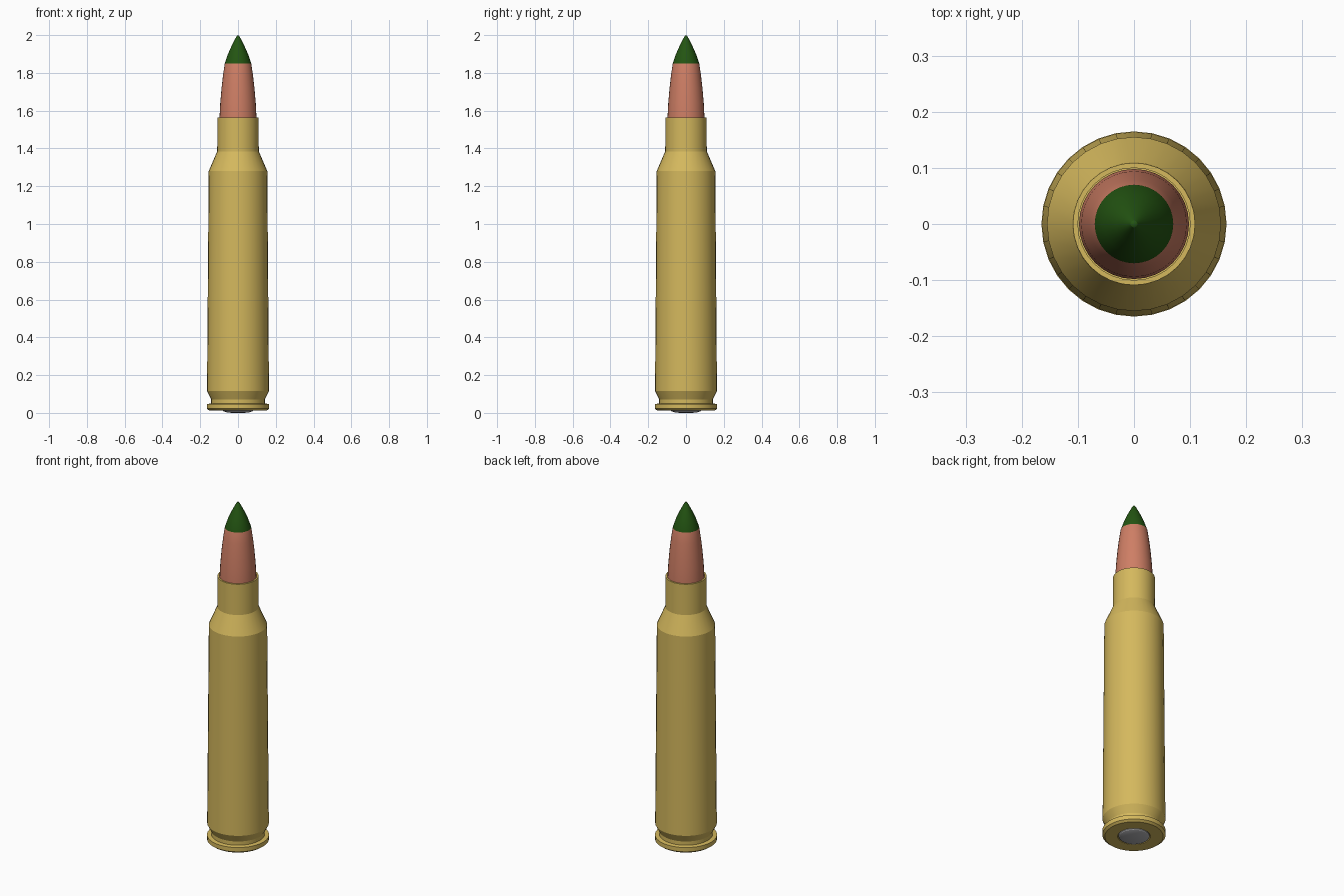
import bpy, bmesh, math

if "Cube" in bpy.data.objects:
    bpy.data.objects.remove(bpy.data.objects["Cube"])

SIDES = 32


def material(name, rgb):
    m = bpy.data.materials.new(name)
    m.diffuse_color = (*rgb, 1)
    m.use_nodes = True
    m.node_tree.nodes["Principled BSDF"].inputs["Base Color"].default_value = m.diffuse_color
    return m


brass = material("brass", (0.66, 0.48, 0.11))
copper = material("copper", (0.62, 0.21, 0.13))
green = material("green_paint", (0.017, 0.09, 0.006))
steel = material("primer_grey", (0.42, 0.42, 0.44))


def lathe(name, profile, mats, rule=None):
    """Spin a list of (radius, height) points around z."""
    bm = bmesh.new()
    rings = []
    for r, z in profile:
        if r == 0:
            rings.append([bm.verts.new((0, 0, z))] * SIDES)
        else:
            rings.append([bm.verts.new((r * math.cos(2 * math.pi * i / SIDES),
                                        r * math.sin(2 * math.pi * i / SIDES), z))
                          for i in range(SIDES)])
    for a, b in zip(rings, rings[1:]):
        for i in range(SIDES):
            j = (i + 1) % SIDES
            corners = list(dict.fromkeys((a[i], a[j], b[j], b[i])))
            f = bm.faces.new(corners)
            if rule:
                f.material_index = rule(f.calc_center_median().z)
    bmesh.ops.recalc_face_normals(bm, faces=bm.faces)
    me = bpy.data.meshes.new(name)
    bm.to_mesh(me)
    bm.free()
    for m in mats:
        me.materials.append(m)
    ob = bpy.data.objects.new(name, me)
    bpy.context.collection.objects.link(ob)
    bpy.context.view_layer.objects.active = ob
    ob.select_set(True)
    bpy.ops.object.shade_smooth_by_angle(angle=math.radians(20))
    ob.select_set(False)
    return ob


# Case: primer pocket, rim, extractor groove, body, shoulder, neck, mouth
lathe("case", [(0, 0.03), (0.085, 0.03), (0.085, 0.012), (0.152, 0.012),
               (0.165, 0.022), (0.165, 0.047), (0.142, 0.05), (0.142, 0.072),
               (0.164, 0.115), (0.155, 1.28), (0.11, 1.385), (0.109, 1.565),
               (0.1, 1.565), (0.1, 1.45)], [brass])

# Primer: slightly domed cap in the base
lathe("primer", [(0, 0.0), (0.055, 0.001), (0.076, 0.008), (0.08, 0.012),
                 (0.08, 0.029), (0, 0.029)], [steel])

# Bullet: copper jacket with a painted tip
lathe("bullet", [(0, 1.45), (0.098, 1.45), (0.098, 1.56), (0.094, 1.64),
                 (0.087, 1.72), (0.079, 1.79), (0.07, 1.85), (0.053, 1.9),
                 (0.033, 1.945), (0.014, 1.982), (0.006, 1.996), (0, 2.0)],
      [copper, green], lambda z: int(z > 1.85))
